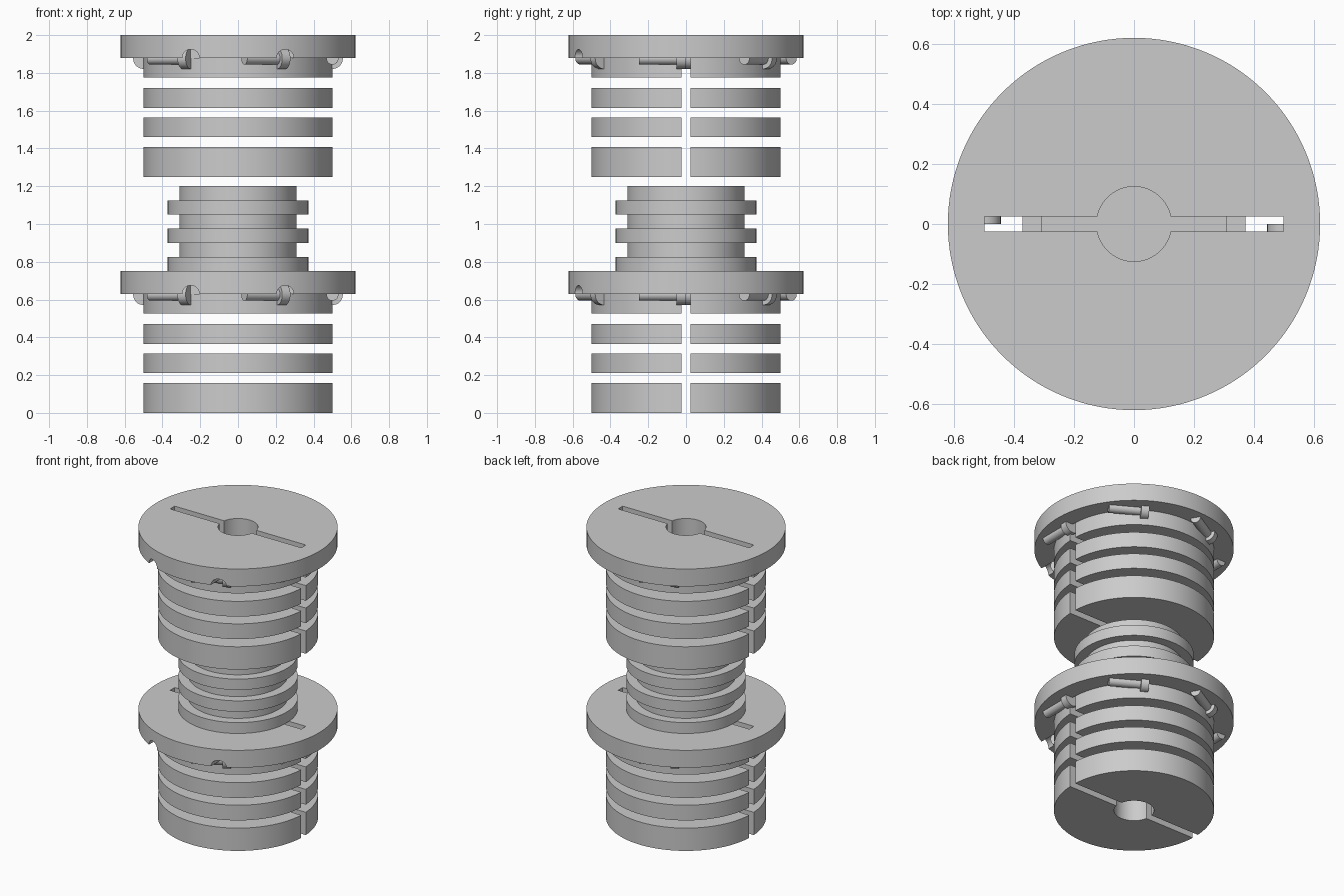
import bpy, bmesh, math
from mathutils import Matrix, Vector

cube = bpy.data.objects.get("Cube")
if cube:
    bpy.data.objects.remove(cube, do_unlink=True)

grey = bpy.data.materials.new("plain grey")
grey.use_nodes = True
grey.diffuse_color = (0.6, 0.6, 0.6, 1)
grey.node_tree.nodes["Principled BSDF"].inputs["Base Color"].default_value = (0.6, 0.6, 0.6, 1)

SLOT = 0.025      # half width of the slot
BORE = 0.125      # radius of the centre hole
BODY = 0.5        # radius of the split rings
RIM = 0.622       # radius of the flanges


def finish(name, bm):
    bmesh.ops.recalc_face_normals(bm, faces=bm.faces)
    mesh = bpy.data.meshes.new(name)
    bm.to_mesh(mesh)
    bm.free()
    mesh.materials.append(grey)
    obj = bpy.data.objects.new(name, mesh)
    bpy.context.collection.objects.link(obj)
    return obj


def add_rod(bm, start, end, radius, segments=96):
    start, end = Vector(start), Vector(end)
    axis = end - start
    turn = axis.to_track_quat('Z', 'Y').to_matrix().to_4x4()
    bmesh.ops.create_cone(bm, cap_ends=True, segments=segments, radius1=radius,
                          radius2=radius, depth=axis.length,
                          matrix=Matrix.Translation((start + end) / 2) @ turn)


def rod(name, start, end, radius, segments=96):
    bm = bmesh.new()
    add_rod(bm, start, end, radius, segments)
    return finish(name, bm)


def arc(radius, first, last, steps):
    return [(radius * math.cos(first + (last - first) * i / steps),
             radius * math.sin(first + (last - first) * i / steps)) for i in range(steps + 1)]


def split_ring(name, low, high):
    # Two mirrored halves with the slot between them
    a, b = math.asin(SLOT / BODY), math.asin(SLOT / BORE)
    outline = arc(BODY, a, math.pi - a, 64) + arc(BORE, math.pi - b, b, 32)
    bm = bmesh.new()
    for side in (1, -1):
        face = bm.faces.new([bm.verts.new((side * x, side * y, low)) for x, y in outline])
        top = bmesh.ops.extrude_face_region(bm, geom=[face], use_keep_orig=True)["geom"]
        moved = [v for v in top if isinstance(v, bmesh.types.BMVert)]
        bmesh.ops.translate(bm, verts=moved, vec=(0, 0, high - low))
    return finish(name, bm)


def cut(target, cutters):
    for cutter in cutters:
        cutter.hide_render = True
        mod = target.modifiers.new("cut", 'BOOLEAN')
        mod.operation, mod.solver, mod.object = 'DIFFERENCE', 'EXACT', cutter
    graph = bpy.context.evaluated_depsgraph_get()
    mesh = bpy.data.meshes.new_from_object(target.evaluated_get(graph))
    target.modifiers.clear()
    target.data = mesh
    for cutter in cutters:
        bpy.data.objects.remove(cutter, do_unlink=True)


def flange(name, low, high):
    disc = rod(name, (0, 0, low), (0, 0, high), RIM, 128)
    bm = bmesh.new()
    bmesh.ops.create_cube(bm, size=1, matrix=Matrix.Translation((0, 0, low)) @
                          Matrix.Diagonal((2 * BODY, 2 * SLOT, 1, 1)))
    cutters = [finish("slot_cutter", bm),
               rod("bore_cutter", (0, 0, low - 0.3), (0, 0, high + 0.3), BORE, 64)]
    # Tool notches through the front of the rim
    for x in (-0.25, 0.25):
        cutters.append(rod("notch_cutter", (x, -0.8, low), (x, -0.435, low), 0.045, 32))
    cut(disc, cutters)


def screws(name, z):
    # Six screws lying along tangents under the flange
    for i in range(6):
        t = math.radians(60 * i)
        head = Vector((BODY * math.cos(t), BODY * math.sin(t), z))
        along = Vector((math.sin(t), -math.cos(t), 0))
        bm = bmesh.new()
        add_rod(bm, head, head + along * 0.05, 0.055, 32)
        add_rod(bm, head + along * 0.05, head + along * 0.25, 0.032, 32)
        finish(f"{name}_{i + 1}", bm)


# Two identical slotted plugs, one above the other
for label, base in (("lower", 0), ("upper", 1.25)):
    for n, (low, high) in enumerate(((0, 0.157), (0.21, 0.315), (0.365, 0.47), (0.525, 0.63))):
        split_ring(f"{label}_split_ring_{n + 1}", base + low, base + high)
    flange(f"{label}_flange", base + 0.63, base + 0.75)
    screws(f"{label}_screw", base + 0.626)

# Stepped solid neck between the plugs
bm = bmesh.new()
profile = [(0, 0.75)]
for i in range(6):
    radius = 0.31 if i % 2 else 0.373
    profile += [(radius, 0.75 + 0.075 * i), (radius, 0.825 + 0.075 * i)]
profile.append((0, 1.2))
points = [bm.verts.new((r, 0, z)) for r, z in profile]
edges = [bm.edges.new(pair) for pair in zip(points, points[1:])]
bmesh.ops.spin(bm, geom=points + edges, cent=(0, 0, 0), axis=(0, 0, 1),
               angle=2 * math.pi, steps=96, use_merge=False)
bmesh.ops.remove_doubles(bm, verts=bm.verts, dist=0.0005)
finish("stepped_neck", bm)

# Smooth round walls, crisp edges
bpy.ops.object.select_all(action='DESELECT')
for obj in bpy.context.collection.objects:
    if obj.type == 'MESH':
        obj.select_set(True)
        bpy.context.view_layer.objects.active = obj
bpy.ops.object.shade_smooth_by_angle(angle=math.radians(30))
